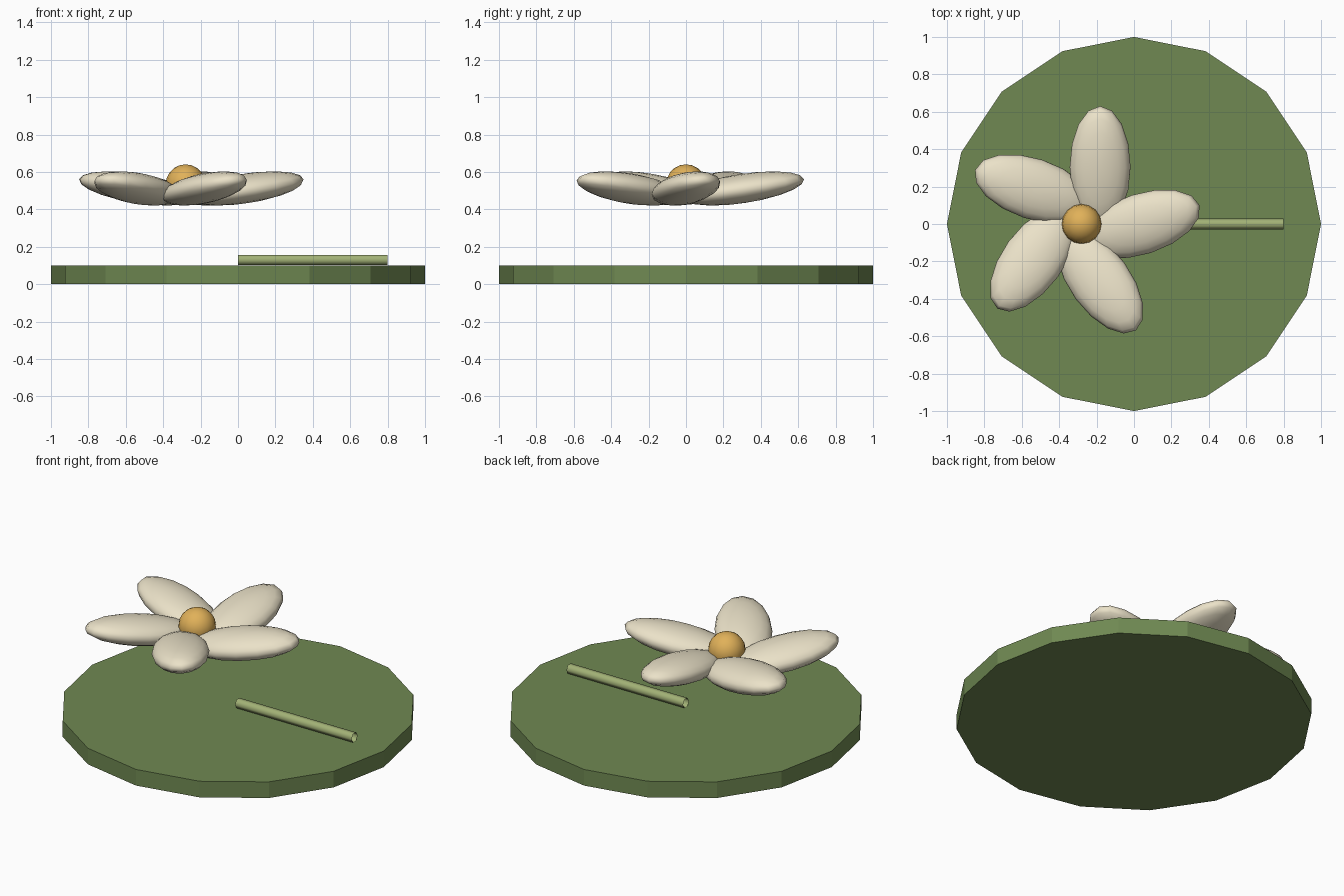
import bpy
from math import radians, pi
from mathutils import Matrix

if "Cube" in bpy.data.objects:
    bpy.data.objects.remove(bpy.data.objects["Cube"])


def paint(name, color):
    mat = bpy.data.materials.new(name)
    mat.diffuse_color = (*color, 1)
    mat.use_nodes = True
    mat.node_tree.nodes["Principled BSDF"].inputs["Base Color"].default_value = mat.diffuse_color
    return mat


def finish(name, mat, smooth=False):
    ob = bpy.context.object
    ob.name = name
    ob.data.materials.append(mat)
    if smooth:
        bpy.ops.object.shade_smooth()
    return ob


leaf_green = paint("leaf_green", (0.16, 0.25, 0.085))
stem_green = paint("stem_green", (0.36, 0.44, 0.18))
cream = paint("cream", (0.83, 0.76, 0.58))
gold = paint("gold", (0.75, 0.44, 0.10))

# Floating leaf: flat 16-sided disc
bpy.ops.mesh.primitive_cylinder_add(vertices=16, radius=1, depth=0.1, location=(0, 0, 0.05))
finish("leaf_pad", leaf_green)

# Stem lying along the leaf, an open six-sided tube
bpy.ops.mesh.primitive_cylinder_add(vertices=6, radius=0.03, depth=0.8, end_fill_type='NOTHING',
                                    location=(0.4, 0, 0.13), rotation=(0, pi / 2, 0))
finish("stem", stem_green, smooth=True)

# Five petals: tilted, slightly swirled ellipsoids around the flower centre
flower = Matrix.Translation((-0.28, 0, 0.512))
swirl = (Matrix.Translation((0.32, 0, 0)) @ Matrix.Rotation(radians(18), 4, 'Z')
         @ Matrix.Rotation(radians(-8.5), 4, 'Y') @ Matrix.Rotation(radians(3), 4, 'X')
         @ Matrix.Diagonal((0.33, 0.163, 0.078, 1)))
for k in range(5):
    bpy.ops.mesh.primitive_uv_sphere_add(segments=16, ring_count=10, radius=1)
    petal = finish(f"petal_{k + 1}", cream, smooth=True)
    petal.data.transform(flower @ Matrix.Rotation(radians(72 * k), 4, 'Z') @ swirl)

# Flower centre
bpy.ops.mesh.primitive_uv_sphere_add(segments=16, ring_count=10, radius=0.106,
                                     location=(-0.28, 0, 0.535))
finish("flower_centre", gold, smooth=True)
